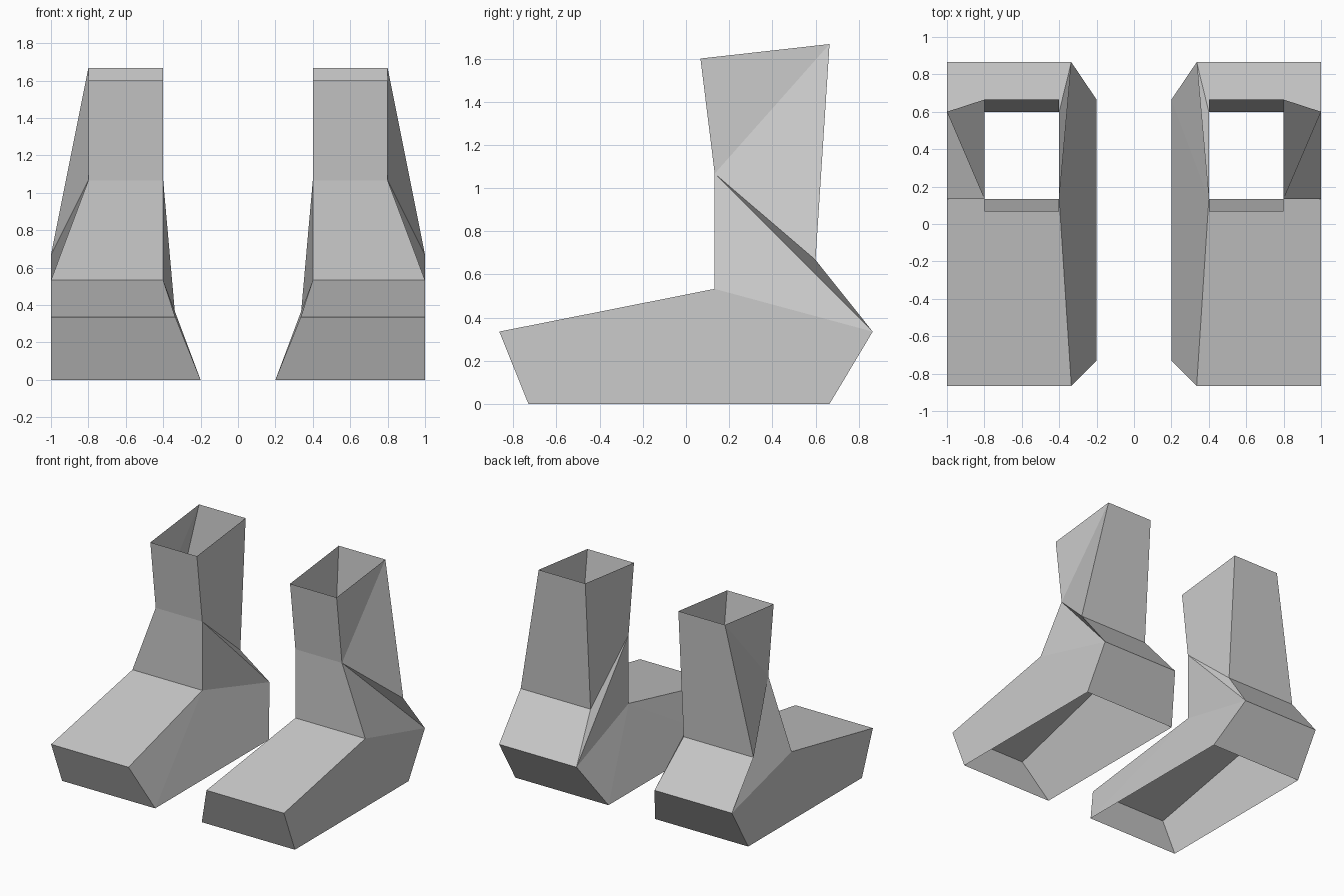
import bpy
import bmesh

cube = bpy.data.objects.get("Cube")
if cube:
    bpy.data.objects.remove(cube, do_unlink=True)

# Single grey material
grey = bpy.data.materials.new("plain grey")
grey.use_nodes = True
colour = (0.6, 0.6, 0.6, 1)
grey.diffuse_color = colour
grey.node_tree.nodes["Principled BSDF"].inputs["Base Color"].default_value = colour

# Side profile corners: y, z, inner x, outer x
PROFILE = {
    "sole_toe": (-0.73, 0, 0.2, 1),
    "sole_heel": (0.665, 0, 0.2, 1),
    "toe": (-0.865, 0.335, 0.335, 1),
    "heel": (0.865, 0.335, 0.335, 1),
    "instep": (0.133, 0.533, 0.4, 1),
    "ankle": (0.133, 1.067, 0.4, 0.8),
    "heel_top": (0.6, 0.667, 0.4, 1),
    "cuff_front": (0.067, 1.6, 0.4, 0.8),
    "cuff_back": (0.665, 1.667, 0.4, 0.8),
}
FRONT = ["sole_toe", "toe", "instep", "ankle", "cuff_front"]
BACK = ["cuff_back", "heel_top", "heel", "sole_heel"]
SIDES = [
    ("sole_toe", "sole_heel", "instep"),
    ("sole_toe", "instep", "toe"),
    ("sole_heel", "heel", "instep"),
    ("instep", "heel", "ankle"),
    ("heel", "heel_top", "ankle"),
    ("ankle", "heel_top", "cuff_back"),
    ("ankle", "cuff_back", "cuff_front"),
]


def make_boot(name, side):
    """Open-topped, open-soled boot shell; side is 1 for left, -1 for right."""
    bm = bmesh.new()
    inner, outer = {}, {}
    for key, (y, z, x_in, x_out) in PROFILE.items():
        inner[key] = bm.verts.new((side * x_in, y, z))
        outer[key] = bm.verts.new((side * x_out, y, z))

    def face(verts):
        bm.faces.new(verts if side > 0 else verts[::-1])

    # Front and back strips across the width
    for strip in (FRONT, BACK):
        for a, b in zip(strip, strip[1:]):
            face([inner[a], outer[a], outer[b], inner[b]])
    # Outer and inner walls
    for corners in SIDES:
        face([outer[c] for c in corners])
        face([inner[c] for c in reversed(corners)])

    mesh = bpy.data.meshes.new(name)
    bm.to_mesh(mesh)
    bm.free()
    mesh.materials.append(grey)
    boot = bpy.data.objects.new(name, mesh)
    bpy.context.collection.objects.link(boot)


make_boot("left_boot", 1)
make_boot("right_boot", -1)
